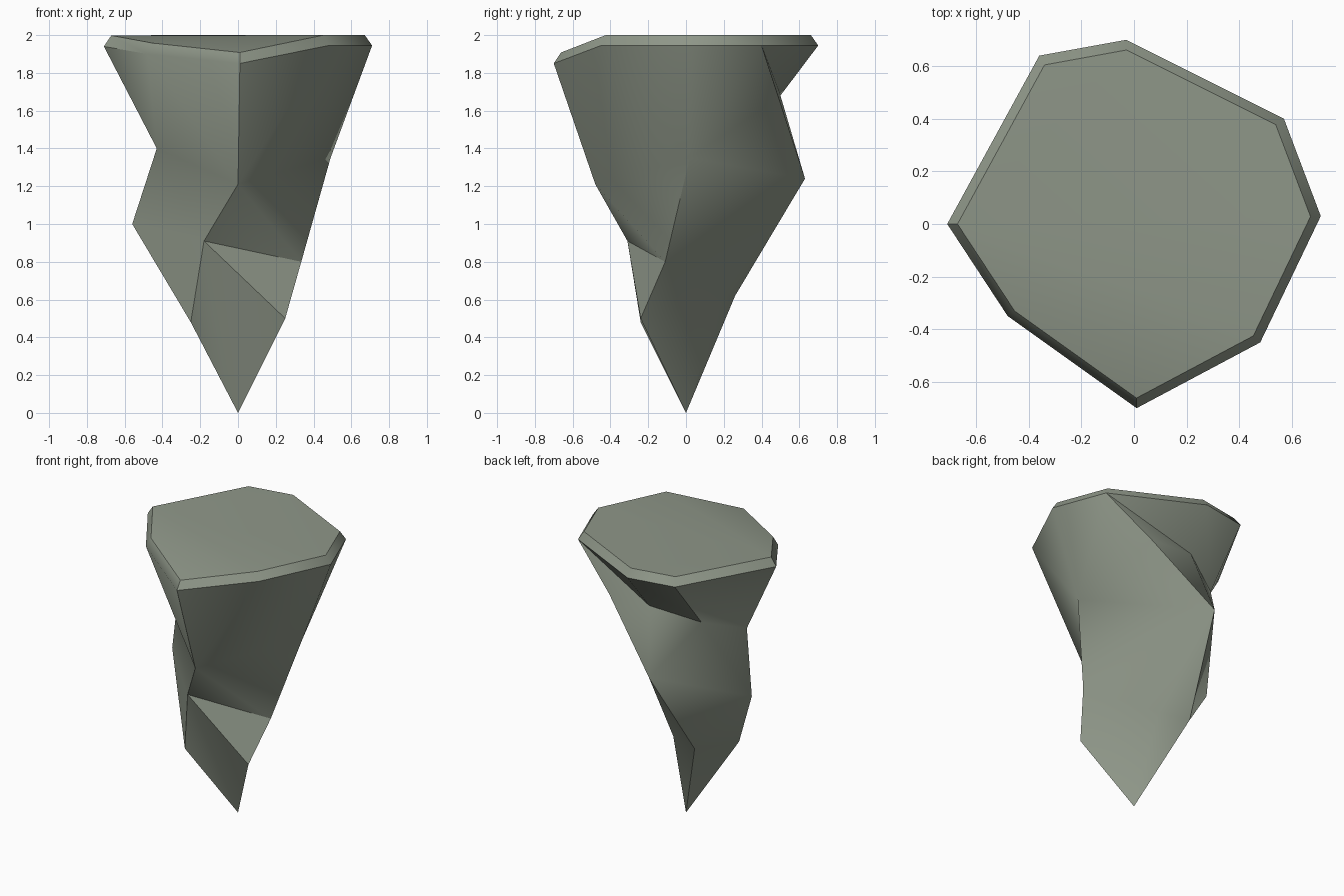
import bpy
import bmesh
import math

# Remove the default object only
default_object = bpy.data.objects.get("Cube")
if default_object:
    bpy.data.objects.remove(default_object, do_unlink=True)


def flat_material(name, colour):
    """Make one plain material, matching in viewport and render."""
    material = bpy.data.materials.new(name)
    material.use_nodes = True
    material.diffuse_color = colour
    shader = next(n for n in material.node_tree.nodes if n.type == "BSDF_PRINCIPLED")
    shader.inputs["Base Color"].default_value = colour
    shader.inputs["Roughness"].default_value = 0.9
    return material


bm = bmesh.new()


def fan(hub, *around):
    """Fill triangles from one corner to a chain of neighbours."""
    for first, second in zip(around, around[1:]):
        bm.faces.new((hub, first, second))


# Rim corners, in order around the top
rim_points = [
    (-.71, 0, 1.94), (-.48, -.35, 1.9), (.01, -.7, 1.85), (.48, -.45, 1.945),
    (.71, .03, 1.945), (.57, .4, 1.945), (-.03, .7, 1.945), (-.36, .64, 1.945),
]
rim = [bm.verts.new(p) for p in rim_points]
(rim_left, rim_front_left, rim_front, rim_front_right,
 rim_right, rim_back_right, rim_back, rim_back_left) = rim

# Chipped corners down the left and front
left_waist = bm.verts.new((-.43, -.07, 1.4))
left_bulge = bm.verts.new((-.56, .06, 1))
front_high = bm.verts.new((0, -.48, 1.21))
front_mid = bm.verts.new((-.18, -.31, .91))
front_low = bm.verts.new((-.25, -.24, .48))

# Chipped corners down the right
right_high = bm.verts.new((.49, .02, 1.35))
right_mid = bm.verts.new((.335, -.11, .8))
right_low = bm.verts.new((.25, -.24, .5))

# Chipped corners down the back, with the ledge under the rim
ledge_left = bm.verts.new((-.36, .34, 1.58))
ledge_right = bm.verts.new((-.06, .5, 1.68))
ledge_end = bm.verts.new((.26, .49, 1.67))
back_bulge = bm.verts.new((-.15, .63, 1.24))
back_low = bm.verts.new((-.25, .26, .62))
back_notch = bm.verts.new((-.04, .2, .63))

# Pointed tip
tip = bm.verts.new((0, 0, 0))

# Front facets, with a shallow hollow running to the tip
fan(rim_front_left, rim_left, left_waist, front_high, rim_front)
fan(front_high, rim_front, rim_front_right)
fan(front_mid, front_high, left_waist, left_bulge, front_low,
    tip, right_low, right_mid, front_high)

# Right facets
fan(right_high, front_high, rim_front_right, rim_right, rim_back_right,
    ledge_end, back_bulge, right_mid, front_high)

# Back facets and overhang
fan(ledge_end, rim_back_right, ledge_right, back_bulge)
fan(ledge_right, rim_back_right, rim_back)
fan(ledge_left, ledge_right, rim_back, rim_back_left, left_waist,
    left_bulge, back_bulge, ledge_right)
fan(left_waist, rim_back_left, rim_left)

# Lower facets, closing on the tip
fan(back_notch, right_low, right_mid, back_bulge, back_low, tip, right_low)
fan(back_low, back_bulge, left_bulge, front_low, tip)

# Bevelled lip: each rim corner is drawn in and raised
lip = [bm.verts.new((x * .945, y * .945, min(z + .058, 2))) for x, y, z in rim_points]
for i, corner in enumerate(rim):
    bm.faces.new((lip[i - 1], rim[i - 1], corner, lip[i]))

# Top: a level part and a part that dips to the front
bm.faces.new(lip[3:] + lip[:1])
fan(lip[1], lip[0], lip[3], lip[2])
bmesh.ops.recalc_face_normals(bm, faces=bm.faces[:])

mesh = bpy.data.meshes.new("hanging_rock")
bm.to_mesh(mesh)
bm.free()
rock = bpy.data.objects.new("hanging_rock", mesh)
bpy.context.collection.objects.link(rock)
mesh.materials.append(flat_material("grey_green_stone", (.275, .31, .25, 1)))

# Soft shading across shallow folds, crisp edges elsewhere
bpy.ops.object.select_all(action="DESELECT")
rock.select_set(True)
bpy.context.view_layer.objects.active = rock
bpy.ops.object.shade_smooth_by_angle(angle=math.radians(45))
